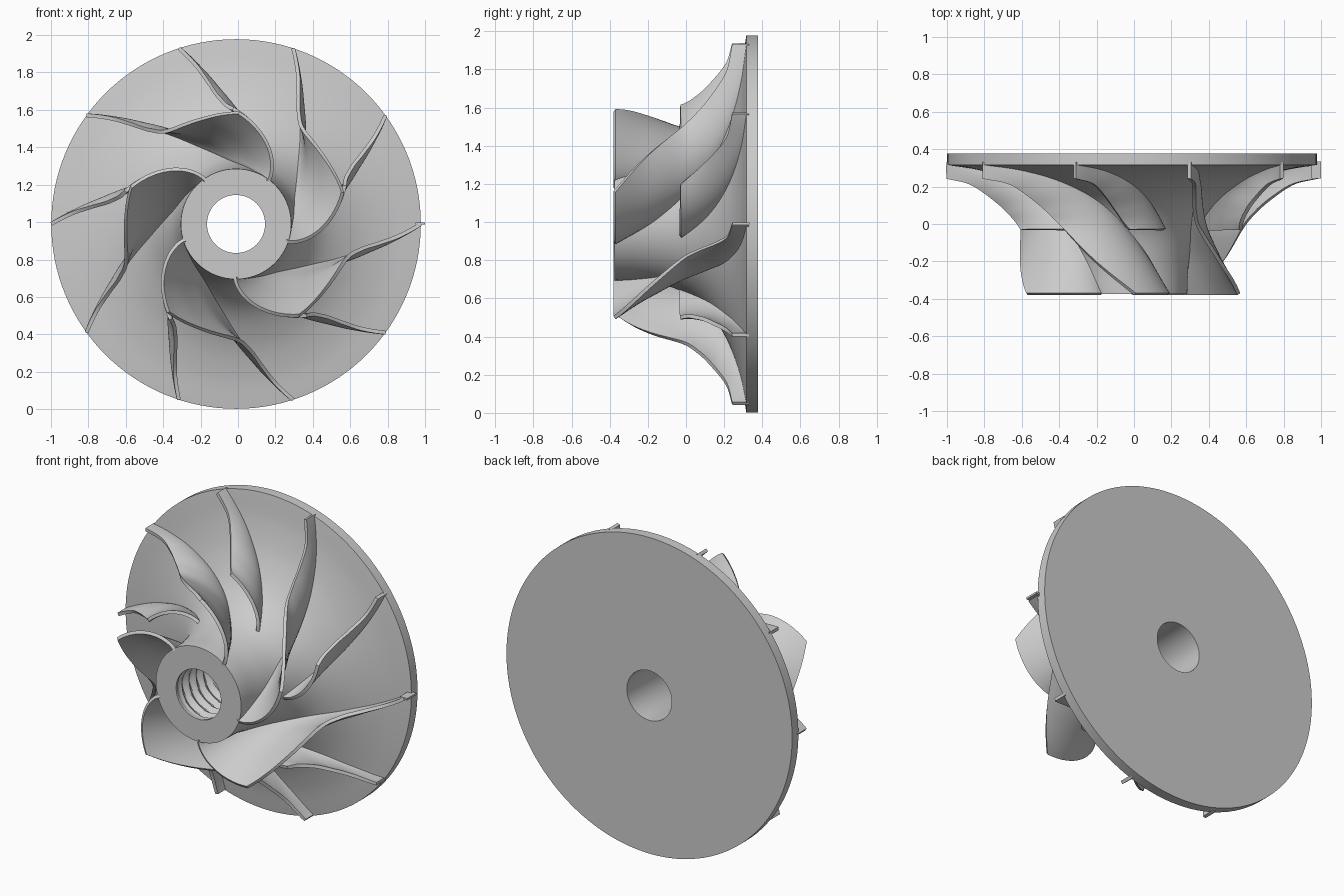
import bpy, bmesh
from math import pi, sin, cos, radians, floor

if "Cube" in bpy.data.objects:
    bpy.data.objects.remove(bpy.data.objects["Cube"])

AXIS = (-0.0105, 0.0, 0.99)      # wheel centre, axis runs along y

# (y, radius, angle) along the blade root and along the blade's outer edge
HUB = [(-.375, .295, 53), (-.2, .305, 73), (-.03, .35, 96), (.12, .46, 114.5),
       (.225, .63, 128), (.285, .81, 137), (.316, .988, 144)]
SHROUD = [(-.375, .595, 88.5), (-.2, .592, 109.5), (-.03, .617, 126), (.07, .68, 132.5),
          (.155, .775, 136.5), (.215, .87, 139.7), (.242, .988, 144)]


def spline(pts, t):
    """Catmull-Rom point at t in 0..1."""
    n = len(pts) - 1
    i = min(int(t * n), n - 1)
    u = t * n - i
    b, c = pts[i], pts[i + 1]
    a = pts[i - 1] if i else [2 * p - q for p, q in zip(b, c)]
    d = pts[i + 2] if i + 2 <= n else [2 * q - p for p, q in zip(b, c)]
    return [0.5 * (2 * q + (r - p) * u + (2 * p - 5 * q + 4 * r - s) * u * u
                   + (3 * q - p - 3 * r + s) * u ** 3) for p, q, r, s in zip(a, b, c, d)]


def polar(y, r, ang):
    return (r * cos(ang), y, r * sin(ang))


def grid_object(name, rows, closed=False):
    """Skin rows of points; closed wraps both ways."""
    bm = bmesh.new()
    v = [[bm.verts.new(p) for p in row] for row in rows]
    n, m = len(v), len(v[0])
    for i in range(n if closed else n - 1):
        for j in range(m if closed else m - 1):
            k, l = (i + 1) % n, (j + 1) % m
            bm.faces.new((v[i][j], v[i][l], v[k][l], v[k][j]))
    bmesh.ops.recalc_face_normals(bm, faces=bm.faces)
    me = bpy.data.meshes.new(name)
    bm.to_mesh(me)
    bm.free()
    ob = bpy.data.objects.new(name, me)
    bpy.context.collection.objects.link(ob)
    ob.location = AXIS
    return ob


def activate(ob):
    bpy.ops.object.select_all(action='DESELECT')
    ob.select_set(True)
    bpy.context.view_layer.objects.active = ob


# Hub and back disc, one closed revolved profile; the front of the bore is threaded
SEG, PITCH = 128, 0.07
profile = [spline(HUB, i / 40)[:2] for i in range(41)]
profile += [(.3775, .988), (.3775, .155)]
body = [[polar(y, r, 2 * pi * j / SEG) for j in range(SEG)] for y, r in profile]
STEPS = 40
for i in range(STEPS + 1):
    y = -.01 - .35 * i / STEPS
    fade = min(1, i / 6, (STEPS - i) / 4)
    row = []
    for j in range(SEG):
        ph = y / PITCH + j / SEG
        tri = 1 - abs(2 * (ph - floor(ph)) - 1)
        row.append(polar(y, .155 + .024 * tri * fade, 2 * pi * j / SEG))
    body.append(row)
body.append([polar(-.375, .155, 2 * pi * j / SEG) for j in range(SEG)])
hub = grid_object("hub_and_back_disc", body, closed=True)
activate(hub)
bpy.ops.object.shade_smooth_by_angle(angle=radians(30))


def blade_set(name, start, offset, twist):
    """Five curved blades, starting part-way along the root curve."""
    rows, n, m = [], 48, 16
    for i in range(n + 1):
        f = i / n
        t = start + (1 - start) * f
        h, s = spline(HUB, t), spline(SHROUD, t)
        turn = offset + twist * (1 - f)
        # first point sinks the root into the hub
        row = [polar(h[0] + min(1, f * 6) * .015, h[1] - .012 * (1 - f), radians(h[2] + turn))]
        for j in range(m + 1):
            q = j / m
            y, r = (h[k] + (s[k] - h[k]) * q for k in (0, 1))
            a = h[2] + (s[2] - h[2]) * q ** 1.35
            row.append(polar(y, r, radians(a + turn)))
        rows.append(row)
    first = grid_object(name + "_1", rows)
    activate(first)
    mod = first.modifiers.new("thickness", 'SOLIDIFY')
    mod.thickness, mod.offset = 0.02, 0
    bpy.ops.object.modifier_apply(modifier=mod.name)
    bpy.ops.object.shade_smooth_by_angle(angle=radians(35))
    for k in range(1, 5):
        ob = bpy.data.objects.new(f"{name}_{k + 1}", first.data)
        bpy.context.collection.objects.link(ob)
        ob.location = AXIS
        ob.rotation_euler[1] = k * 2 * pi / 5


# Full blades and the shorter splitter blades between them
blade_set("full_blade", 0, 0, 0)
blade_set("splitter_blade", 2 / 6, -36, 1.5)

# Small tab where one blade tip overhangs the rim
bpy.ops.mesh.primitive_cube_add(size=1, location=(.975, .288, .993))
tab = bpy.context.object
tab.name = "blade_tip_tab"
tab.scale = (.05, .09, .012)
